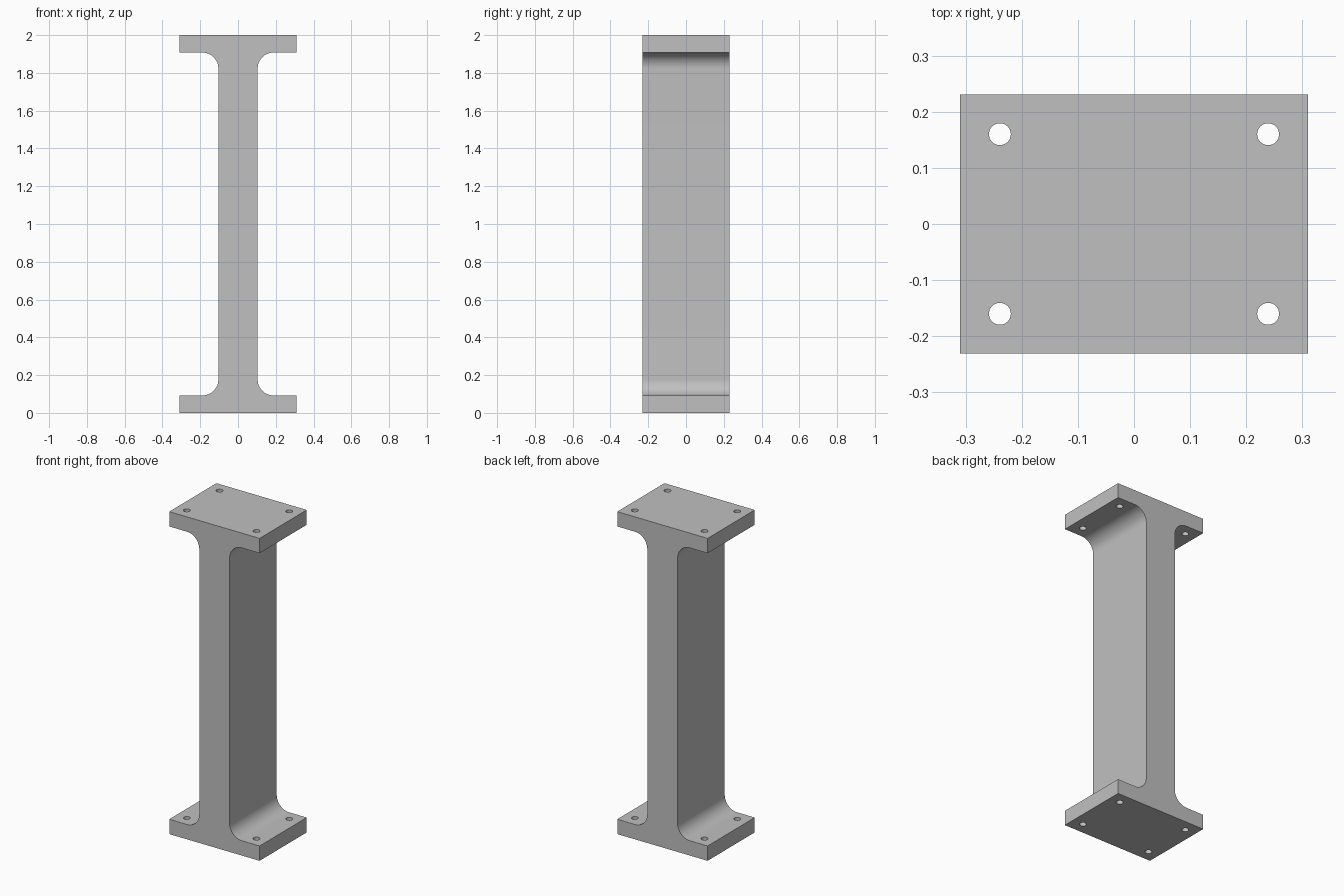
import bpy, bmesh
from math import sin, cos, pi, radians

cube = bpy.data.objects.get("Cube")
if cube:
    bpy.data.objects.remove(cube)

HALF_W, HALF_D, HEIGHT = 0.31, 0.231, 2.0
FLANGE, WEB, FILLET = 0.092, 0.104, 0.085
HOLE_X, HOLE_Y, HOLE_R = 0.239, 0.16, 0.0195

metal = bpy.data.materials.new("plain grey")
metal.use_nodes = True
grey = (0.53, 0.53, 0.53, 1)
metal.diffuse_color = grey
metal.node_tree.nodes["Principled BSDF"].inputs["Base Color"].default_value = grey


def make_object(name, bm):
    bmesh.ops.recalc_face_normals(bm, faces=bm.faces)
    mesh = bpy.data.meshes.new(name)
    bm.to_mesh(mesh)
    bm.free()
    mesh.materials.append(metal)
    obj = bpy.data.objects.new(name, mesh)
    bpy.context.collection.objects.link(obj)
    return obj


# Quarter outline: foot flange, then the fillet rising into the web
STEPS = 16
quarter = [(HALF_W, 0), (HALF_W, FLANGE)]
for i in range(STEPS + 1):
    a = pi / 2 * i / STEPS
    quarter.append((WEB + FILLET - FILLET * sin(a), FLANGE + FILLET - FILLET * cos(a)))

# Mirror up and across for the full I-shaped profile, then extrude in depth
right = quarter + [(x, HEIGHT - z) for x, z in reversed(quarter)]
profile = right + [(-x, z) for x, z in reversed(right)]
bm = bmesh.new()
face = bm.faces.new([bm.verts.new((x, -HALF_D, z)) for x, z in profile])
side = bmesh.ops.extrude_face_region(bm, geom=[face])["geom"]
bmesh.ops.translate(bm, vec=(0, 2 * HALF_D, 0),
                    verts=[v for v in side if isinstance(v, bmesh.types.BMVert)])
column = make_object("flanged_column", bm)

# Bolt holes through both flanges
bm = bmesh.new()
for x in (-HOLE_X, HOLE_X):
    for y in (-HOLE_Y, HOLE_Y):
        for z in (0, HEIGHT):
            hole = bmesh.ops.create_cone(bm, cap_ends=True, segments=32, radius1=HOLE_R,
                                         radius2=HOLE_R, depth=4 * FLANGE)
            bmesh.ops.translate(bm, vec=(x, y, z), verts=hole["verts"])
cutter = make_object("bolt_hole_cutter", bm)
cutter.hide_render = True

cut = column.modifiers.new("bolt holes", "BOOLEAN")
cut.operation = "DIFFERENCE"
cut.solver = "EXACT"
cut.object = cutter
bpy.ops.object.select_all(action="DESELECT")
column.select_set(True)
bpy.context.view_layer.objects.active = column
bpy.ops.object.modifier_apply(modifier=cut.name)
bpy.data.objects.remove(cutter)

# Smooth fillets and hole walls, sharp corners
bpy.ops.object.shade_smooth_by_angle(angle=radians(30))
